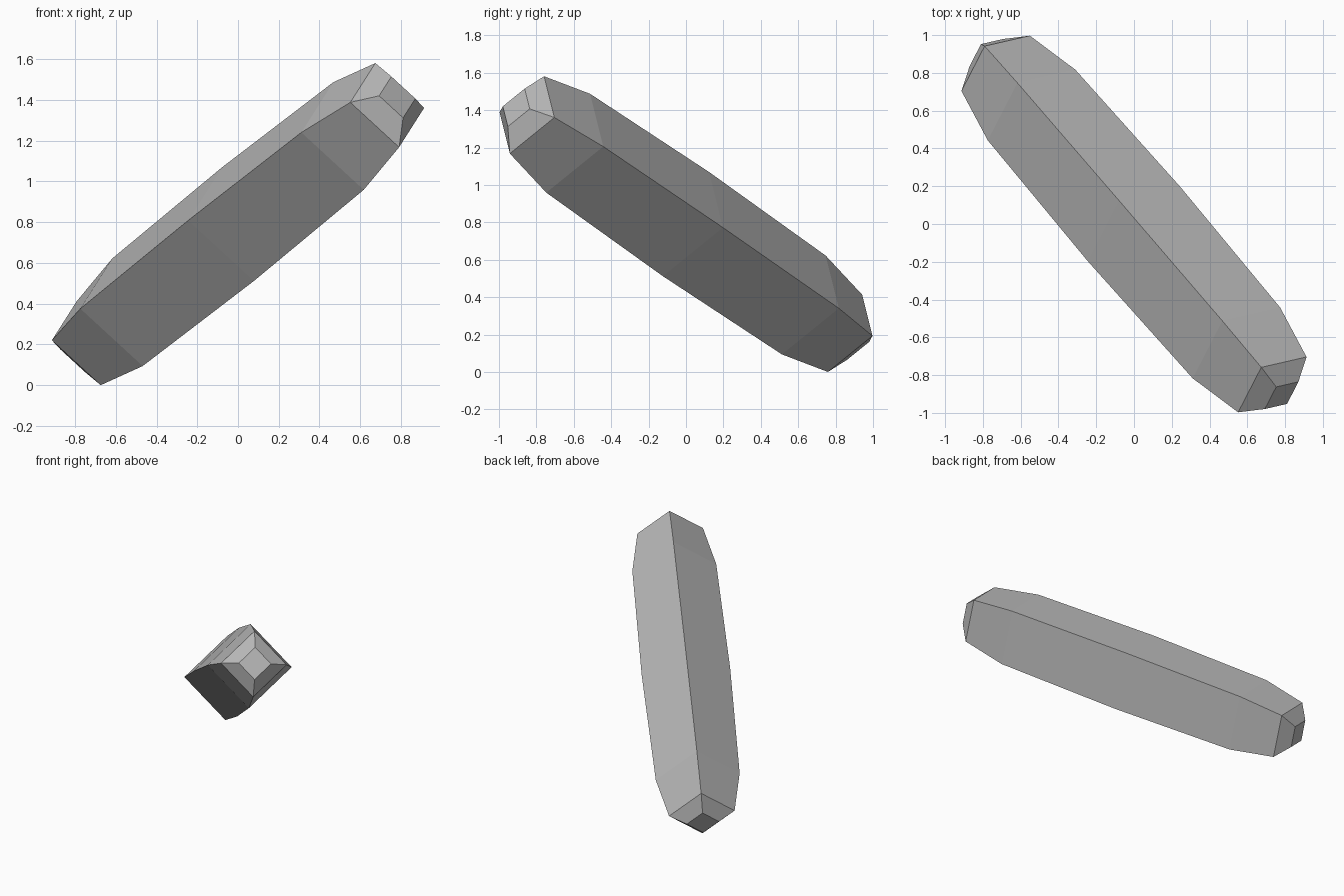
import bpy
import bmesh
from mathutils import Matrix, Vector

cube = bpy.data.objects.get("Cube")
if cube:
    bpy.data.objects.remove(cube, do_unlink=True)

# Plain grey material
grey = bpy.data.materials.new("stone_grey")
grey.use_nodes = True
colour = (0.5, 0.5, 0.5, 1)
grey.diffuse_color = colour
grey.node_tree.nodes["Principled BSDF"].inputs["Base Color"].default_value = colour

# Half profile of the bar: distance along the axis, width of the square section
half = [(0.937, 0.422), (1.265, 0.33), (1.35, 0.162)]
profile = [(-t, w) for t, w in reversed(half)] + [(0, 0.445)] + half

# Square rings bridged into a faceted bar, closed at both ends
bm = bmesh.new()
corners = [(-1, -1), (1, -1), (1, 1), (-1, 1)]
rings = [[bm.verts.new((x * w / 2, y * w / 2, t)) for x, y in corners]
         for t, w in profile]
for low, high in zip(rings, rings[1:]):
    for i in range(4):
        j = (i + 1) % 4
        bm.faces.new((low[i], low[j], high[j], high[i]))
bm.faces.new(rings[0][::-1])
bm.faces.new(rings[-1])
bmesh.ops.recalc_face_normals(bm, faces=bm.faces)

# Lean the bar along its diagonal axis and rest it on the ground
axis = Vector((0.577, -0.67, 0.46)).normalized()
side = Vector((0.72, 0.173, -0.672))
side = (side - axis * side.dot(axis)).normalized()
frame = Matrix((side, axis.cross(side), axis)).transposed()
bm.transform(frame.to_4x4())
lowest = min(v.co.z for v in bm.verts)
bmesh.ops.translate(bm, verts=bm.verts, vec=(0, 0, -lowest))

mesh = bpy.data.meshes.new("faceted_bar")
bm.to_mesh(mesh)
bm.free()
mesh.materials.append(grey)
bar = bpy.data.objects.new("faceted_bar", mesh)
bpy.context.collection.objects.link(bar)
